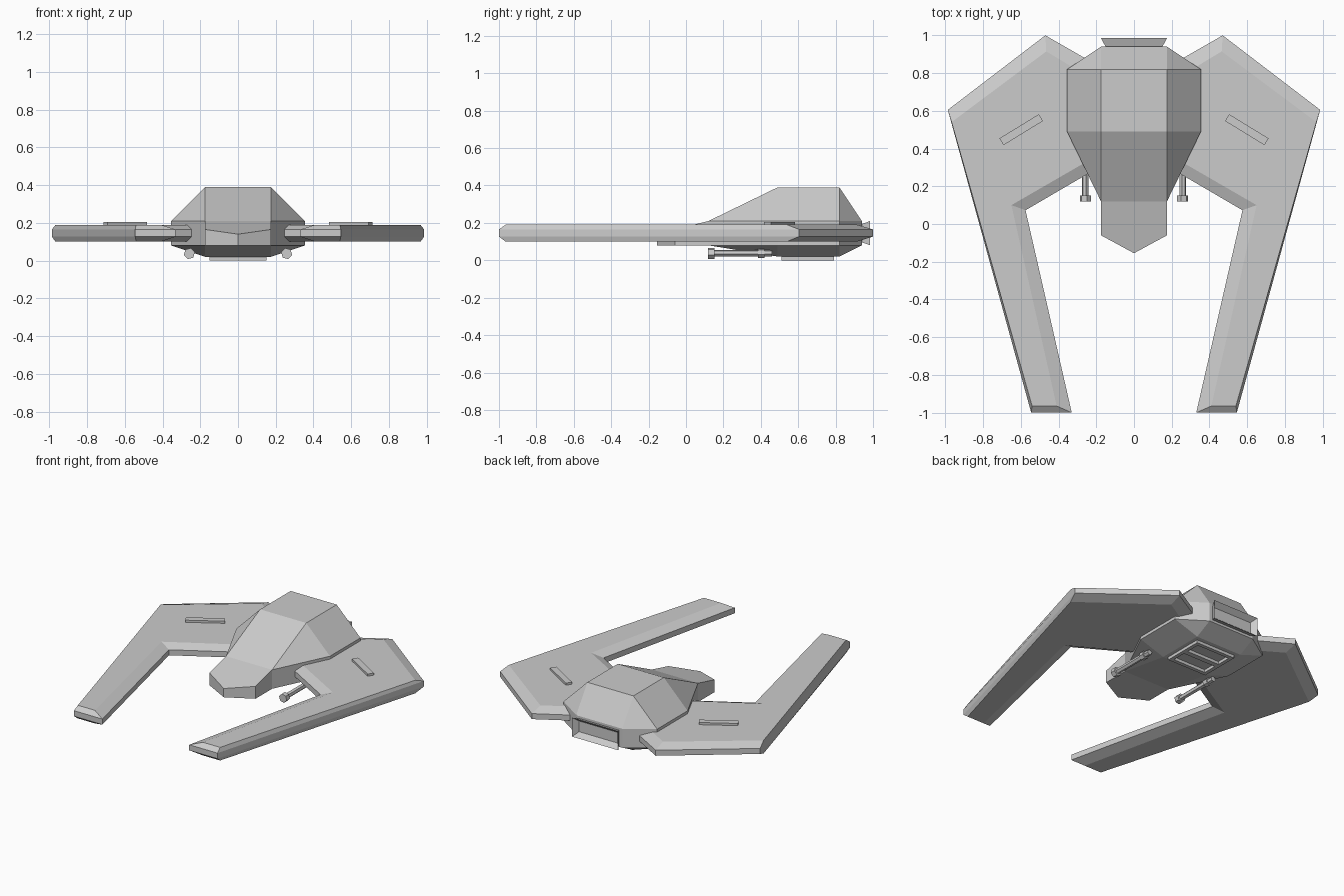
import bpy, bmesh
from math import radians, pi
from mathutils import Matrix

if "Cube" in bpy.data.objects:
    bpy.data.objects.remove(bpy.data.objects["Cube"])


def finish(name, bm):
    bmesh.ops.recalc_face_normals(bm, faces=bm.faces[:])
    me = bpy.data.meshes.new(name)
    bm.to_mesh(me)
    bm.free()
    ob = bpy.data.objects.new(name, me)
    bpy.context.collection.objects.link(ob)
    return ob


def loft(name, rings):
    """Skin a stack of equal-length closed loops and cap both ends."""
    bm = bmesh.new()
    vs = [[bm.verts.new(p) for p in r] for r in rings]
    n = len(rings[0])
    for a, b in zip(vs, vs[1:]):
        for i in range(n):
            j = (i + 1) % n
            bm.faces.new((a[i], a[j], b[j], b[i]))
    bm.faces.new(vs[0])
    bm.faces.new(vs[-1])
    return finish(name, bm)


def hull(name, half_pts):
    """Convex solid from points given on the +x side."""
    bm = bmesh.new()
    for p in {(s * x, y, z) for x, y, z in half_pts for s in (1, -1)}:
        bm.verts.new(p)
    bmesh.ops.convex_hull(bm, input=bm.verts[:])
    bmesh.ops.dissolve_limit(bm, angle_limit=radians(1), verts=bm.verts[:], edges=bm.edges[:])
    return finish(name, bm)


def box(name, c, size, rot=0):
    bm = bmesh.new()
    m = Matrix.Translation(c) @ Matrix.Rotation(rot, 4, 'Z') @ Matrix.Diagonal((*size, 1))
    bmesh.ops.create_cube(bm, size=1, matrix=m)
    return finish(name, bm)


def rod(name, x, z, y0, y1, r, side):
    bm = bmesh.new()
    m = (Matrix.Translation((x, (y0 + y1) / 2, z)) @ Matrix.Rotation(pi / 2, 4, 'X')
         @ Matrix.Rotation(side * radians(15), 4, 'Z'))
    bmesh.ops.create_cone(bm, cap_ends=True, segments=6, radius1=r, radius2=r,
                          depth=y1 - y0, matrix=m)
    return finish(name, bm)


# Faceted main body: side outline at two heights, plus flat roof and belly
outline = [(0.175, 0.12), (0.355, 0.49), (0.355, 0.82), (0.175, 0.94)]
body = [(x, y, z) for x, y in outline for z in (0.08, 0.21)]
body += [(0.175, y, z) for y in (0.49, 0.82) for z in (0.02, 0.39)]
hull("main_body", body)

# Pointed nose
hull("nose", [(0.175, 0.12, 0.21), (0.175, 0.12, 0.08), (0.175, -0.06, 0.165),
              (0.175, -0.06, 0.08), (0, -0.155, 0.14), (0, -0.155, 0.08)])

# Flared rear exhaust with a recessed slot
exhaust = hull("rear_exhaust", [(0.145, 0.93, 0.10), (0.145, 0.93, 0.19),
                                (0.175, 0.985, 0.08), (0.175, 0.985, 0.21)])
bm = bmesh.new()
bm.from_mesh(exhaust.data)
rear = max(bm.faces, key=lambda f: f.calc_center_median().y)
bmesh.ops.inset_individual(bm, faces=[rear], thickness=0.04)
bmesh.ops.translate(bm, verts=rear.verts[:], vec=(0, -0.035, 0))
bm.to_mesh(exhaust.data)
bm.free()

# Belly hatch: frame with a cross bar
for s in (1, -1):
    box("hatch_side_rail", (s * 0.1375, 0.65, 0.0125), (0.025, 0.28, 0.025))
    box("hatch_end_rail", (0, 0.65 + s * 0.1275, 0.0125), (0.25, 0.025, 0.025))
box("hatch_cross_bar", (0, 0.65, 0.0125), (0.25, 0.035, 0.025))

# Swept wings (rim loop and smaller face loop), wing plates and guns
rim = [(0.2, 0.845), (0.47, 1.0), (0.987, 0.605), (0.545, -1.0),
       (0.33, -1.0), (0.575, 0.073), (0.2, 0.292)]
face = [(0.2, 0.755), (0.465, 0.915), (0.967, 0.54), (0.54, -0.965),
        (0.41, -0.965), (0.65, 0.10), (0.2, 0.36)]
for s, side in ((1, "right"), (-1, "left")):
    loft(side + "_wing", [[(s * x, y, z) for x, y in loop] for loop, z in
                          ((face, 0.10), (rim, 0.127), (rim, 0.165), (face, 0.19))])
    box(side + "_wing_plate", (s * 0.598, 0.5, 0.195), (0.245, 0.042, 0.02), -s * radians(31.5))
    rod(side + "_gun_barrel", s * 0.258, 0.037, 0.14, 0.46, 0.018, s)
    rod(side + "_gun_muzzle", s * 0.258, 0.037, 0.118, 0.152, 0.03, s)
    rod(side + "_gun_collar", s * 0.258, 0.037, 0.385, 0.42, 0.026, s)
